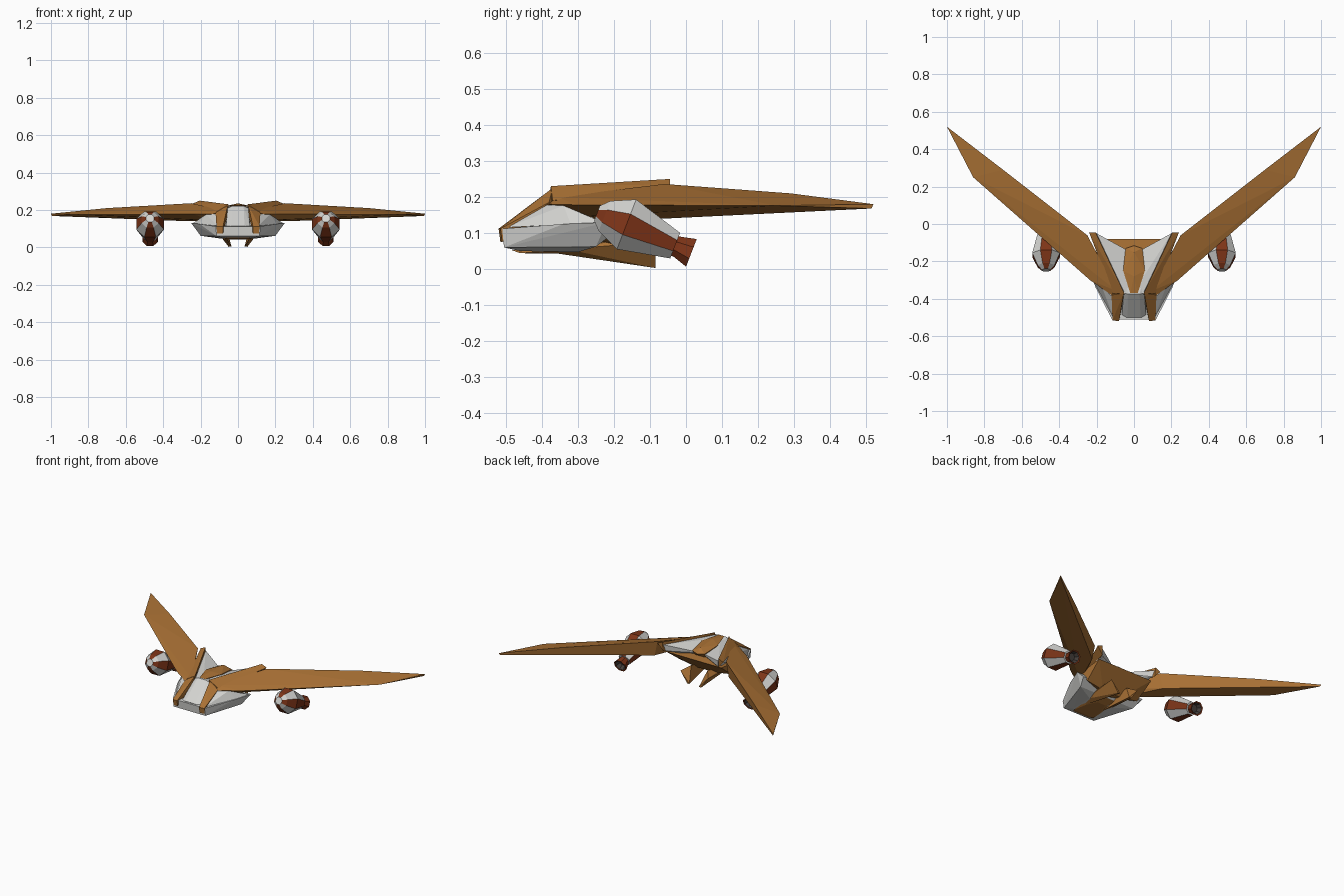
import bpy, bmesh, math
from mathutils import Vector

if "Cube" in bpy.data.objects:
    bpy.data.objects.remove(bpy.data.objects["Cube"])


def material(name, rgb):
    m = bpy.data.materials.new(name)
    m.diffuse_color = (*rgb, 1)
    m.use_nodes = True
    m.node_tree.nodes["Principled BSDF"].inputs["Base Color"].default_value = m.diffuse_color
    return m


BROWN = material("ochre brown", (0.40, 0.165, 0.035))
GREY = material("light grey", (0.66, 0.66, 0.64))
RED = material("rust red", (0.21, 0.035, 0.009))
DARK = material("dark grey", (0.06, 0.05, 0.045))


def finish(name, bm, mats, mirror):
    bmesh.ops.recalc_face_normals(bm, faces=bm.faces[:])
    me = bpy.data.meshes.new(name)
    bm.to_mesh(me)
    bm.free()
    for m in mats:
        me.materials.append(m)
    ob = bpy.data.objects.new(name, me)
    bpy.context.collection.objects.link(ob)
    if mirror:
        mod = ob.modifiers.new("other_side", "MIRROR")
        mod.use_mirror_merge = False
    return ob


def faceted(name, pts, mat, centre=False):
    """Faceted convex block; centre=True spans both sides, else it is mirrored."""
    bm = bmesh.new()
    if centre:
        pts = pts + [(-x, y, z) for x, y, z in pts if x > 0]
    for p in pts:
        bm.verts.new(p)
    res = bmesh.ops.convex_hull(bm, input=bm.verts[:])
    loose = [v for v in bm.verts if not v.link_faces]
    bmesh.ops.delete(bm, geom=loose, context="VERTS")
    return finish(name, bm, [mat], not centre)


# Swept wings: flat upper panel rising to a ridge at the back edge
faceted("wing", [(.12, -.38, .18), (.235, -.30, .178), (.86, .25, .176), (1, .52, .18), (.995, .515, .168),
                 (.70, .29, .21), (.25, -.06, .236), (.09, -.36, .20),
                 (.27, -.06, .14), (.16, -.30, .145)], BROWN)

# Raised ridge along each wing root
faceted("wing_root_ridge", [(.05, -.375, .23), (.06, -.38, .19), (.115, -.37, .19), (.205, -.045, .25),
                            (.24, -.045, .235), (.20, -.05, .19)], BROWN)

# Nose strips running down the front slope
faceted("nose_strip", [(.055, -.37, .225), (.12, -.38, .185), (.055, -.39, .18), (.115, -.515, .112),
                       (.08, -.52, .112), (.08, -.515, .075), (.112, -.51, .075), (.1, -.36, .17)], BROWN)

# Wide lower hull with chamfered sides
faceted("hull", [(.065, -.505, .06), (.065, -.505, .112), (.115, -.505, .06), (.118, -.51, .112),
                 (.205, -.34, .125), (.25, -.22, .13), (.20, -.25, .062), (.22, -.20, .10),
                 (.08, -.46, .05), (.09, -.30, .047)], GREY, True)

# Cheeks between hull and wing root
faceted("cheek", [(.11, -.50, .115), (.12, -.385, .178), (.17, -.34, .176), (.21, -.32, .125),
                  (.24, -.23, .13), (.05, -.40, .12), (.08, -.25, .13), (.08, -.36, .18)], GREY)

# Centre hood sloping up from the nose
faceted("hood", [(.035, -.50, .115), (.065, -.495, .105), (.03, -.375, .222), (.055, -.37, .21),
                 (.06, -.25, .20), (.06, -.25, .10)], GREY, True)

# Rear decks forming the notch at the back
faceted("rear_deck", [(.0, -.36, .215), (.05, -.37, .215), (.20, -.05, .232), (.055, -.155, .19),
                      (0, -.16, .19), (0, -.2, .15), (.19, -.06, .19), (.16, -.22, .14)], GREY)

# Brown spine plate on top
faceted("spine", [(.02, -.37, .225), (.058, -.25, .222), (.045, -.13, .205), (0, -.115, .20),
                  (0, -.28, .236), (0, -.15, .23), (.04, -.15, .17)], BROWN, True)

# Sloped rear bulkhead under the decks
faceted("rear_bulkhead", [(.19, -.20, .085), (.07, -.20, .065), (.05, -.145, .18), (.20, -.08, .175),
                          (.2, -.26, .15), (0, -.26, .07)], BROWN, True)

# Belly plate
faceted("belly_plate", [(.06, -.485, .053), (.075, -.46, .044), (.06, -.37, .043), (.03, -.30, .042),
                        (.08, -.25, .06)], BROWN, True)

# Slanted tail fins under the belly
faceted("tail_fin", [(.06, -.37, .045), (.09, -.33, .055), (.035, -.085, .005), (.05, -.085, .003),
                     (.10, -.085, .075), (.06, -.14, .10), (.09, -.22, .075)], BROWN)

# Tilted eight-sided engine pods with alternating stripes
AXIS = Vector((0, .93, -.36)).normalized()
UP = Vector((0, .36, .93)).normalized()
SIDE = Vector((1, 0, 0))


def lathe(name, rings, mats, pick):
    """rings: (y, z, radius) along the tilted axis; pick(ring, side) gives the material."""
    bm = bmesh.new()
    loops = []
    for y, z, r in rings:
        r /= math.cos(math.pi / 8)
        loops.append([bm.verts.new(Vector((.47, y, z)) + r * (SIDE * math.cos(a) + UP * math.sin(a)))
                      for a in [(k - .5) * math.pi / 4 for k in range(8)]])
    for i in range(len(loops) - 1):
        for k in range(8):
            n = (k + 1) % 8
            f = bm.faces.new((loops[i][k], loops[i][n], loops[i + 1][n], loops[i + 1][k]))
            f.material_index = pick(i, k)
    bm.faces.new(loops[0]).material_index = pick(0, 1)
    bm.faces.new(loops[-1]).material_index = pick(len(loops) - 2, 1)
    return finish(name, bm, mats, True)


lathe("engine_pod", [(-.247, .155, .022), (-.226, .147, .045), (-.165, .124, .074), (-.03, .065, .038)],
      [GREY, RED], lambda i, k: 1 if k % 2 == 0 else 0)
lathe("engine_nozzle", [(-.035, .066, .028), (-.022, .061, .030), (.015, .045, .041), (.013, .046, .033),
                        (-.012, .057, .022)],
      [RED, DARK], lambda i, k: 1 if i > 2 else 0)
